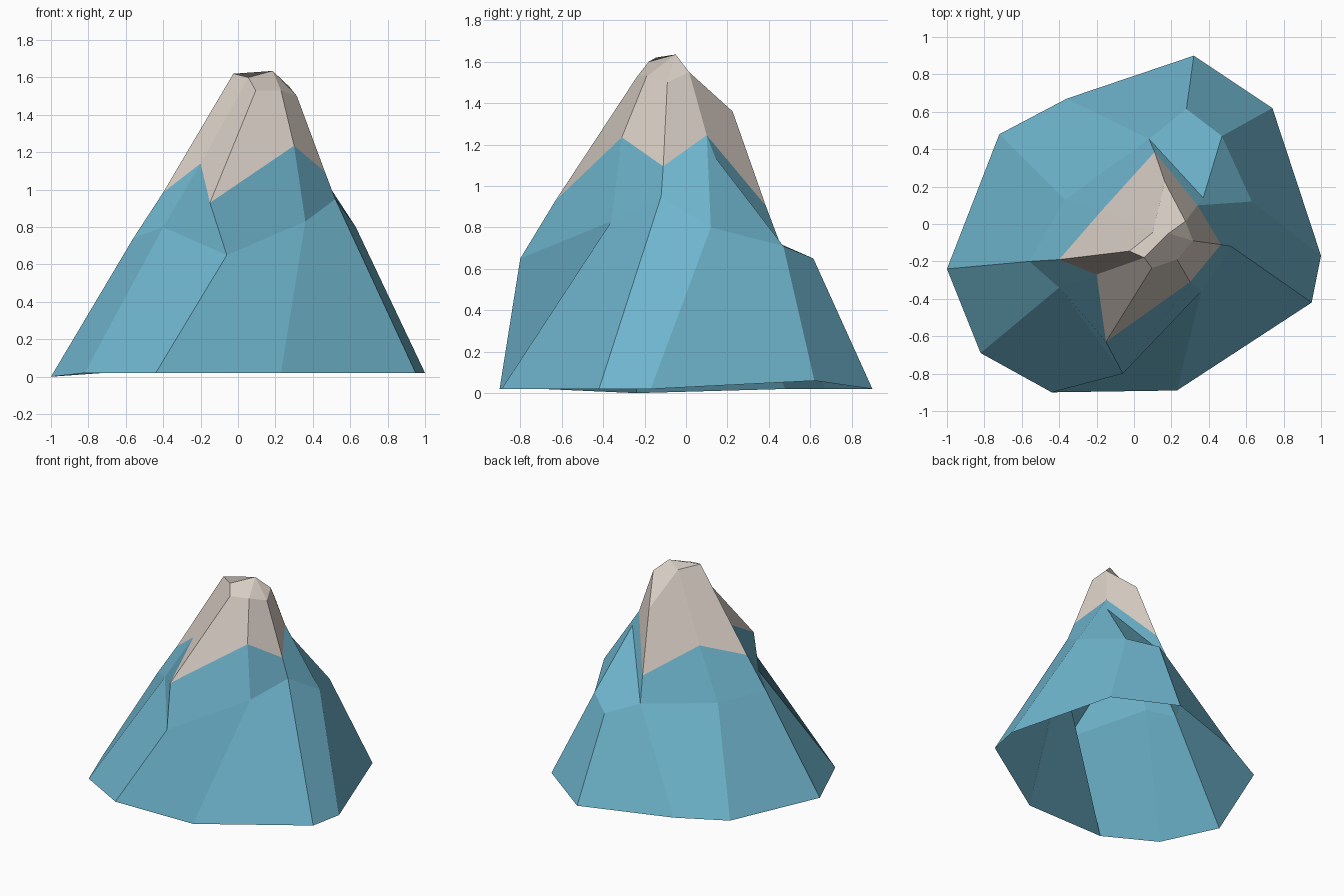
import bpy

if "Cube" in bpy.data.objects:
    bpy.data.objects.remove(bpy.data.objects["Cube"])

# Ridge lines running uphill around the peak: foot, shoulder, snow line, crown
RIDGES = [
    [(-1.0, -.24, 0), (-.56, -.20, .74), (-.40, -.19, .985), (-.025, -.145, 1.62)],
    [(-.82, -.69, .02), (-.40, -.34, .80), (-.20, -.27, 1.14), (.055, -.18, 1.60)],
    [(-.44, -.90, .02), (-.06, -.80, .65), (-.15, -.63, .93), (.095, -.235, 1.53)],
    [(.23, -.89, .02), (.36, -.36, .83), (.30, -.31, 1.235), (.23, -.19, 1.53)],
    [(.95, -.42, .02), (.52, -.12, .95), (.465, -.11, 1.095), (.315, -.09, 1.50)],
    [(1.0, -.17, .02), (.63, .12, .80), (.34, .10, 1.245), (.275, .015, 1.55)],
    [(.74, .62, .06), (.47, .47, .71), (.37, .14, 1.14)],   # side spur, below snow
    [(.32, .90, .02), (.28, .615, .65)],                    # low back spur
    [(-.36, .67, .02), (.08, .455, .72), (.11, .385, .905), (.165, .225, 1.36)],
    [(-.72, .48, .02), (-.37, .13, .72), (-.17, .075, 1.10), (.10, -.045, 1.58)],
]
SUMMIT = (.185, -.05, 1.635)


def material(name, rgb):
    mat = bpy.data.materials.new(name)
    mat.diffuse_color = (*rgb, 1)
    mat.use_nodes = True
    mat.node_tree.nodes["Principled BSDF"].inputs["Base Color"].default_value = mat.diffuse_color
    return mat


def build(name, faces, mat):
    """Make one flat-shaded object from faces given as corner points."""
    points = list(dict.fromkeys(p for f in faces for p in f))
    index = {p: i for i, p in enumerate(points)}
    mesh = bpy.data.meshes.new(name)
    mesh.from_pydata(points, [], [[index[p] for p in f] for f in faces])
    mesh.materials.append(mat)
    mesh.update()
    obj = bpy.data.objects.new(name, mesh)
    bpy.context.collection.objects.link(obj)
    return obj


def strip(level, columns):
    """Quads between neighbouring ridges, from one level to the next."""
    return [[RIDGES[a][level], RIDGES[b][level], RIDGES[b][level + 1], RIDGES[a][level + 1]]
            for a, b in columns]


R = RIDGES
around = [(i, (i + 1) % 10) for i in range(10)]
plain = [(a, b) for a, b in around if a not in (5, 6, 7)]   # ridges with no spur

# Rock slopes: foot ring, upper ring, then the faces around the spurs
rock = strip(0, around) + strip(1, plain)
rock += [
    [R[5][1], R[6][1], R[6][2], R[5][2]],
    [R[6][1], R[7][1], R[8][1], R[6][2]],
    [R[6][2], R[8][1], R[8][2], R[5][2]],
]
build("mountain_rock", rock, material("slate blue", (.156, .456, .604)))

# Snow cap: steep sides, then the small facets around the summit
snow = strip(2, plain + [(5, 8)])
crown = [r[3] for r in R if len(r) == 4]   # eight crown points in order
snow += [
    [crown[0], crown[1], SUMMIT, crown[7]],
    [crown[1], crown[2], crown[3], SUMMIT],
    [crown[3], crown[4], SUMMIT],
    [crown[4], crown[5], SUMMIT],
    [crown[5], crown[6], crown[7], SUMMIT],
]
build("snow_cap", snow, material("warm snow", (.67, .60, .54)))
